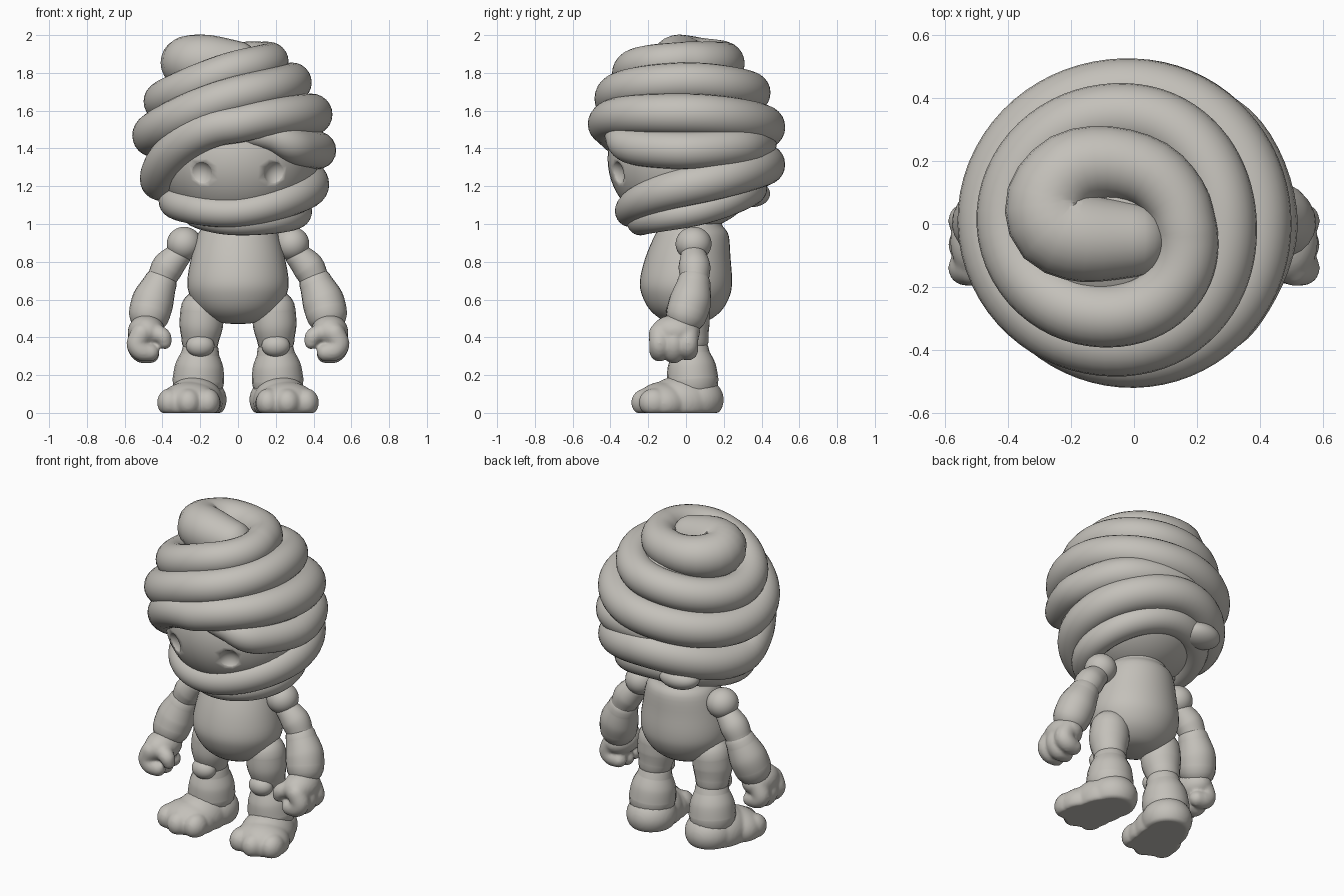
import bpy, bmesh, math
from mathutils import Vector, Matrix

if "Cube" in bpy.data.objects:
    bpy.data.objects.remove(bpy.data.objects["Cube"])

cloth = bpy.data.materials.new("warm grey")
cloth.diffuse_color = (0.55, 0.53, 0.49, 1)
cloth.use_nodes = True
cloth.node_tree.nodes["Principled BSDF"].inputs["Base Color"].default_value = cloth.diffuse_color


def smooth_path(pts, n):
    """Catmull-Rom interpolation of tuples of any length."""
    out = []
    for i in range(len(pts) - 1):
        a, b = pts[max(i - 1, 0)], pts[i]
        c, d = pts[i + 1], pts[min(i + 2, len(pts) - 1)]
        for k in range(n):
            t = k / n
            out.append(tuple(0.5 * (2 * q + (r - p) * t + (2 * p - 5 * q + 4 * r - s) * t * t
                                    + (3 * q - p - 3 * r + s) * t ** 3)
                             for p, q, r, s in zip(a, b, c, d)))
    return out + [tuple(pts[-1])]


def skin(bm, rings):
    """Join rings of points into a closed tube."""
    vs = [[bm.verts.new(p) for p in ring] for ring in rings]
    m = len(vs[0])
    for a, b in zip(vs, vs[1:]):
        for j in range(m):
            bm.faces.new((a[j], a[(j + 1) % m], b[(j + 1) % m], b[j]))
    bm.faces.new(vs[0][::-1])
    bm.faces.new(vs[-1])


def tube(bm, pts, n=8, sides=20, ref=(0, 1, 0)):
    """Round-ended tube through (x, y, z, radius) points."""
    path = smooth_path(pts, n)
    P = [Vector(p[:3]) for p in path]
    rings, last = [], len(P) - 1

    def ring(c, t, r):
        u = t.cross(Vector(ref)).normalized()
        v = t.cross(u)
        rings.append([c + r * (u * math.cos(a) + v * math.sin(a))
                      for a in (2 * math.pi * j / sides for j in range(sides))])
    caps = [math.radians(d) for d in (86, 70, 52, 35, 18)]
    for i, p in enumerate(path):
        t = (P[min(i + 1, last)] - P[max(i - 1, 0)]).normalized()
        r = p[3]
        if i == 0:
            for a in caps:
                ring(P[0] - t * r * math.sin(a), t, r * math.cos(a))
        ring(P[i], t, r)
        if i == last:
            for a in reversed(caps):
                ring(P[i] + t * r * math.sin(a), t, r * math.cos(a))
    skin(bm, rings)


def ball(bm, c, r):
    r = (r, r, r) if isinstance(r, (int, float)) else r
    bmesh.ops.create_uvsphere(bm, u_segments=48, v_segments=32, radius=1,
                              matrix=Matrix.Translation(c) @ Matrix.Diagonal((*r, 1)))


def finish(bm, name, mirror=False, blend=0, soften=3):
    bmesh.ops.recalc_face_normals(bm, faces=bm.faces)
    me = bpy.data.meshes.new(name)
    bm.to_mesh(me)
    bm.free()
    me.materials.append(cloth)
    for p in me.polygons:
        p.use_smooth = True
    ob = bpy.data.objects.new(name, me)
    bpy.context.collection.objects.link(ob)
    if blend:
        m = ob.modifiers.new("blend", 'REMESH')
        m.mode, m.voxel_size, m.use_smooth_shade = 'VOXEL', blend, True
        s = ob.modifiers.new("soften", 'SMOOTH')
        s.iterations = soften
    if mirror:
        ob.modifiers.new("mirror", 'MIRROR')
    return ob


# head under the wrapping, with two shallow eye hollows
bm = bmesh.new()
ball(bm, (0, 0, 1.345), (0.425, 0.415, 0.385))
head = finish(bm, "head")
bm = bmesh.new()
for s in (-1, 1):
    ball(bm, (s * 0.212, -0.402, 1.262), 0.078)
cutter = finish(bm, "eye_cutter")
cutter.hide_render = True
cut = head.modifiers.new("eyes", 'BOOLEAN')
cut.operation, cut.object, cut.solver = 'DIFFERENCE', cutter, 'EXACT'

# crown filling the inside of the wrapping
bm = bmesh.new()
ball(bm, (-.03, .02, 1.62), (.36, .36, .27))
finish(bm, "crown")

# long wrapping: outer radius, height and thickness at each quarter turn, clockwise
turns = [(.26, 1.865, .10), (.38, 1.82, .10), (.50, 1.65, .105), (.445, 1.70, .105),
         (.39, 1.75, .105), (.48, 1.68, .105), (.56, 1.47, .11), (.525, 1.515, .11),
         (.50, 1.58, .11), (.52, 1.53, .10), (.52, 1.24, .11), (.525, 1.315, .11),
         (.48, 1.20, .105), (.375, 1.065, .08), (.42, 1.12, .09), (.43, 1.19, .09),
         (.39, 1.06, .08), (.31, 1.01, .07), (.29, 1.05, .06)]
spiral = []
for i, (r, z, w) in enumerate(smooth_path(turns, 6)):
    a = -i / 6 * math.pi / 2
    if 54 < i < 60:  # lift the brow clear of the eye
        z += .045 * math.sin((i - 54) / 6 * math.pi)
    spiral.append(((r - w) * math.cos(a), (r - w) * math.sin(a), z, w))
top_curl = [(-.01, -.05, 1.85, .12), (-.15, -.045, 1.86, .14), (-.25, -.01, 1.86, .14),
            (-.27, .08, 1.85, .135), (-.20, .17, 1.85, .125), (-.08, .195, 1.85, .115),
            (.05, .16, 1.855, .11), (.13, .08, 1.86, .105)]
bm = bmesh.new()
tube(bm, top_curl + spiral, n=3, sides=24, ref=(0, 0, 1))
finish(bm, "head_wrapping")

# second wrap tucked under the brow, running round the right side to the back
bm = bmesh.new()
tube(bm, [(.02, -.35, 1.48, .06), (.17, -.36, 1.46, .07), (.31, -.28, 1.41, .095), (.42, 0, 1.39, .10),
          (.30, .29, 1.41, .10), (0, .39, 1.42, .09), (-.24, .28, 1.40, .08)], ref=(0, 0, 1))
finish(bm, "side_wrapping")

# loose knot at the back, below the wrapping
bm = bmesh.new()
ball(bm, (-.2, .35, 1.16), (.13, .095, .07))
finish(bm, "back_knot")

# torso and neck
bm = bmesh.new()
profile = [(.02, .47, 0), (.12, .485, 0), (.205, .54, 0), (.255, .62, 0), (.268, .70, 0),
           (.248, .82, .01), (.215, .94, .03), (.18, .99, .03), (.165, 1.02, .04), (.165, 1.12, .04)]
skin(bm, [[(r * math.cos(a), y + .91 * r * math.sin(a), z)
           for a in (2 * math.pi * j / 40 for j in range(40))]
          for r, z, y in smooth_path(profile, 4)])
finish(bm, "torso")

# arms
bm = bmesh.new()
ball(bm, (.285, .04, .895), (.092, .095, .09))
tube(bm, [(.32, .04, .83, .07), (.37, .045, .775, .084), (.40, .045, .72, .078)])
tube(bm, [(.415, .04, .68, .09), (.448, .025, .60, .11), (.468, .005, .53, .11)])
finish(bm, "arm", mirror=True)

# hands with curled fingers and thumb
bm = bmesh.new()
ball(bm, (.485, -.055, .43), (.098, .13, .09))
for y, drop in ((-.14, .01), (-.065, 0), (.01, .015)):
    tube(bm, [(.51, y, .42, .058), (.535, y, .365, .056), (.51, y, .32 + drop, .056),
              (.465, y, .31 + drop, .048)], n=5, sides=14)
tube(bm, [(.45, -.12, .43, .05), (.40, -.14, .405, .046), (.388, -.14, .375, .038)], n=5, sides=14)
finish(bm, "hand", mirror=True, blend=.01, soften=5)

# legs with kneecaps
bm = bmesh.new()
tube(bm, [(.19, .01, .54, .115), (.195, .01, .46, .115), (.20, .02, .39, .1)])
ball(bm, (.20, -.055, .355), (.075, .06, .06))
tube(bm, [(.20, .025, .315, .1), (.205, .03, .25, .127), (.21, .035, .17, .137)])
finish(bm, "leg", mirror=True)

# feet with three toes and flat soles
bm = bmesh.new()
ball(bm, (.205, .05, .07), (.145, .15, .125))
ball(bm, (.23, -.03, .06), (.15, .18, .135))
ball(bm, (.255, -.12, .05), (.165, .145, .115))
for x, y, r in ((.16, -.19, .066), (.262, -.21, .07), (.362, -.17, .066)):
    ball(bm, (x, y, .055), (r, .08, .075))
for v in bm.verts:
    v.co.z = max(v.co.z, 0)
finish(bm, "foot", mirror=True, blend=.01, soften=5)
